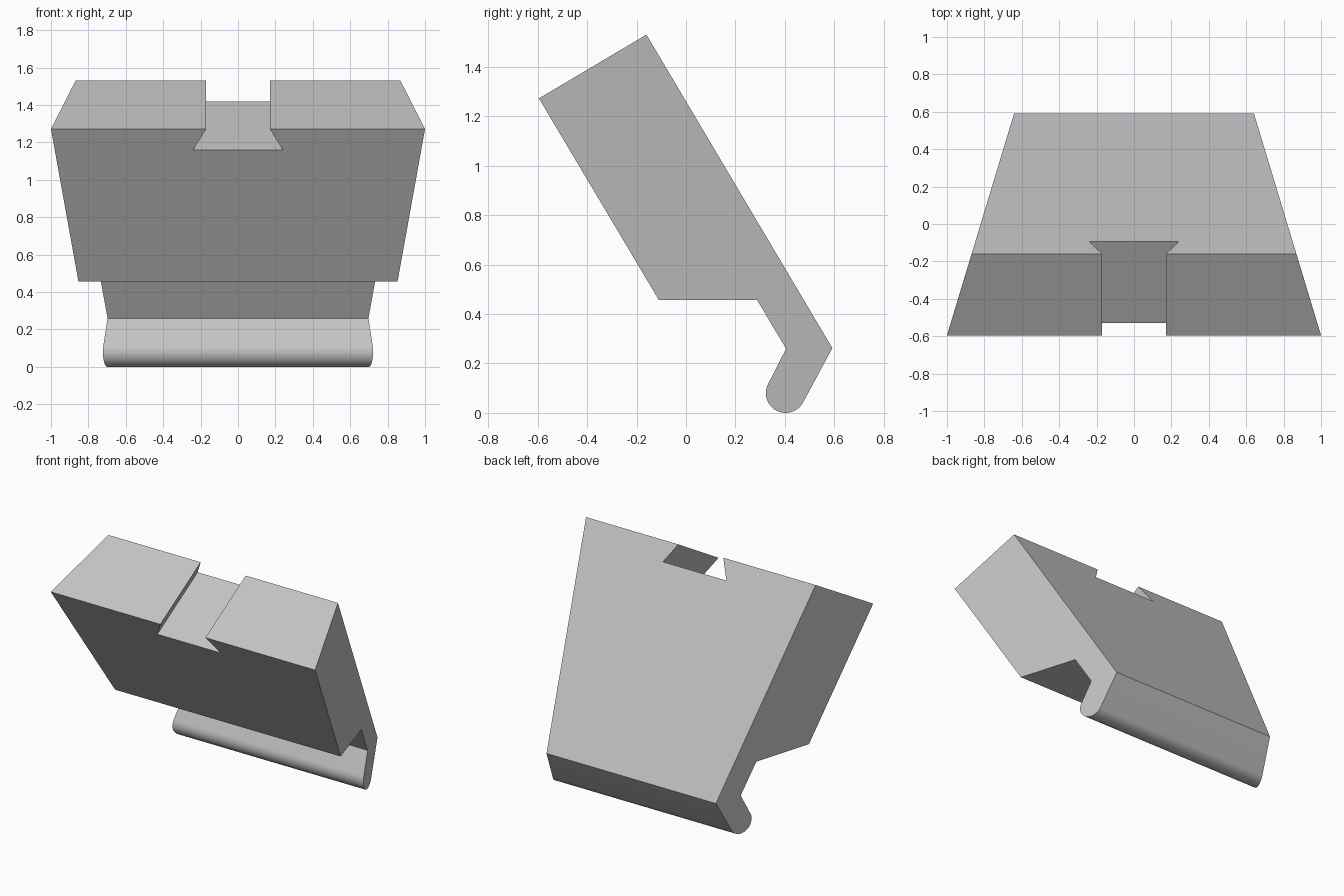
import bpy, bmesh, math
from mathutils import Vector

if "Cube" in bpy.data.objects:
    bpy.data.objects.remove(bpy.data.objects["Cube"], do_unlink=True)

grey = bpy.data.materials.new("plain grey")
grey.use_nodes = True
colour = (0.55, 0.55, 0.55, 1)
grey.diffuse_color = colour
grey.node_tree.nodes["Principled BSDF"].inputs["Base Color"].default_value = colour


def prism(name, ring_a, ring_b):
    """Solid between two matching outlines."""
    bm = bmesh.new()
    a = [bm.verts.new(p) for p in ring_a]
    b = [bm.verts.new(p) for p in ring_b]
    bm.faces.new(a)
    bm.faces.new(b[::-1])
    for i in range(len(a)):
        j = (i + 1) % len(a)
        bm.faces.new((a[j], a[i], b[i], b[j]))
    bmesh.ops.recalc_face_normals(bm, faces=bm.faces)
    mesh = bpy.data.meshes.new(name)
    bm.to_mesh(mesh)
    bm.free()
    mesh.materials.append(grey)
    obj = bpy.data.objects.new(name, mesh)
    bpy.context.collection.objects.link(obj)
    return obj


def half_width(y):
    """The sides taper evenly towards the back."""
    return 0.64 + (0.595 - y) * 0.3025


# Side outline (y, z): slanted block, thin neck and rounded foot
radius, steps = 0.08, 24
foot = Vector((0.403, radius))
start = math.radians(-27.6)
arc = [(foot.x + radius * math.cos(start - math.pi * i / steps),
        foot.y + radius * math.sin(start - math.pi * i / steps))
       for i in range(steps + 1)]
outline = [(-0.595, 1.272), (-0.16, 1.53), (0.592, 0.262), *arc,
           (0.405, 0.26), (0.287, 0.457), (-0.11, 0.457)]
body = prism("slanted_block",
             [(half_width(y), y, z) for y, z in outline],
             [(-half_width(y), y, z) for y, z in outline])

# Dovetail slot along the slanted top
along = Vector((0, 0.435, 0.258))
up = Vector((0, -along.z, along.y)).normalized()
floor = Vector((0, -0.528, 1.16))
depth = 0.131
section = []
for x, h in ((0.24, 0), (0.17, depth), (0.17, 0.4)):
    section.append(floor + up * h + Vector((x, 0, 0)))
section += [Vector((-p.x, p.y, p.z)) for p in reversed(section)]
cutter = prism("slot_cutter", [p - along for p in section],
               [p + along * 2 for p in section])
cutter.hide_render = True

cut = body.modifiers.new("slot", 'BOOLEAN')
cut.operation = 'DIFFERENCE'
cut.solver = 'EXACT'
cut.object = cutter
bpy.context.view_layer.objects.active = body
body.select_set(True)
bpy.ops.object.modifier_apply(modifier=cut.name)
bpy.data.objects.remove(cutter, do_unlink=True)

# Smooth foot, crisp edges elsewhere
bpy.ops.object.shade_smooth_by_angle(angle=math.radians(25))
